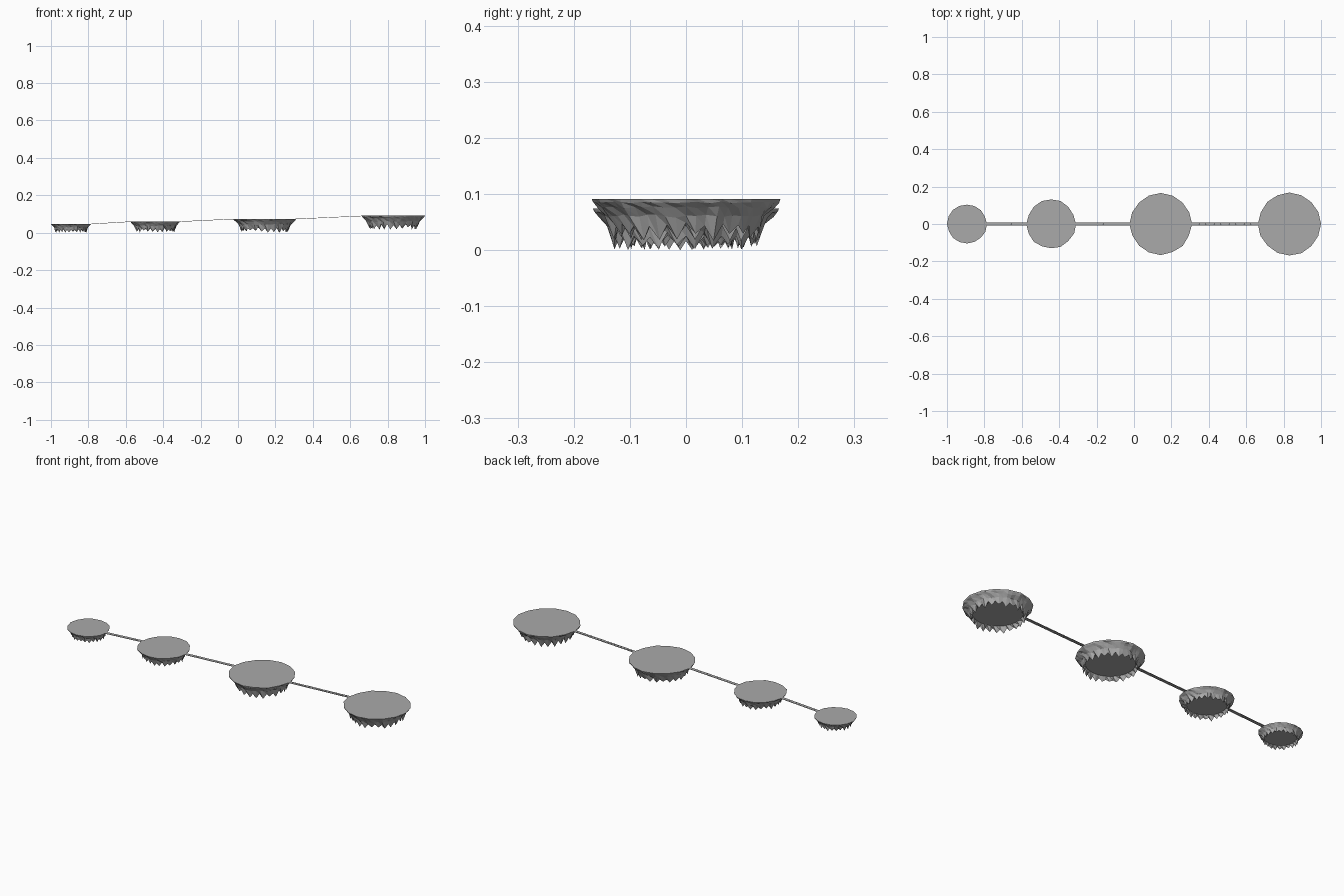
import bpy, bmesh, math, random
from mathutils import Vector

if "Cube" in bpy.data.objects:
    bpy.data.objects.remove(bpy.data.objects["Cube"])

random.seed(4)
SEG = 48

stone = bpy.data.materials.new("grey stone")
stone.diffuse_color = (0.4, 0.4, 0.4, 1)
stone.use_nodes = True
stone.node_tree.nodes["Principled BSDF"].inputs["Base Color"].default_value = stone.diffuse_color


def finish(bm, name):
    bmesh.ops.recalc_face_normals(bm, faces=bm.faces)
    me = bpy.data.meshes.new(name)
    bm.to_mesh(me)
    bm.free()
    me.materials.append(stone)
    ob = bpy.data.objects.new(name, me)
    bpy.context.collection.objects.link(ob)
    return ob


def island(name, cx, R, top):
    """Flat-topped disc, ragged bowl below it, ring of hanging stone teeth, recessed floor."""
    bm = bmesh.new()
    rim = [random.uniform(0.965, 1.0) for _ in range(16)]
    rim[0] = rim[8] = 1.0

    def rim_point(i):
        # straight edges between 16 irregular corners
        k, f = divmod(i, 3)
        pts = []
        for c in (k % 16, (k + 1) % 16):
            a = 2 * math.pi * c / 16
            pts.append(Vector((math.cos(a), math.sin(a))) * rim[c])
        return pts[0].lerp(pts[1], f / 3)

    # radius share, drop share, radius jitter, drop jitter
    profile = [(1.0, 0.0, 0, 0), (0.985, 0.035, 0.006, 0.012), (0.925, 0.09, 0.02, 0.015),
               (0.85, 0.18, 0.025, 0.02)]
    rings = []
    for r, d, jr, jd in profile:
        rings.append([bm.verts.new((cx + R * p.x * q, R * p.y * q,
                                    top - R * (d + random.uniform(-jd, jd))))
                      for p in map(rim_point, range(SEG))
                      for q in [r + random.uniform(-jr, jr)]])

    # teeth edge: alternate tips and notches
    tips = []
    for i in range(SEG):
        a = 2 * math.pi * i / SEG
        if i % 2:
            r, d = random.uniform(0.72, 0.78), random.uniform(0.36, 0.445)
        else:
            r, d = random.uniform(0.75, 0.79), random.uniform(0.25, 0.31)
        tips.append(bm.verts.new((cx + R * r * math.cos(a), R * r * math.sin(a), top - R * d)))
    rings.append(tips)
    # inner wall up to the recessed floor
    rings.append([bm.verts.new((cx + R * 0.70 * math.cos(2 * math.pi * i / SEG),
                                R * 0.70 * math.sin(2 * math.pi * i / SEG),
                                top - R * 0.22)) for i in range(SEG)])
    for lo, hi in zip(rings, rings[1:]):
        for i in range(SEG):
            j = (i + 1) % SEG
            bm.faces.new((lo[i], lo[j], hi[j]))
            bm.faces.new((lo[i], hi[j], hi[i]))
    bm.faces.new(rings[0])
    bm.faces.new(rings[-1])
    return finish(bm, name)


def bridge(name, a, b, planks, gap):
    """Row of thin planks on a sloping line, carried by two side ropes."""
    bm = bmesh.new()
    step = (b - a) / planks

    def slab(p, q, y0, y1, t):
        vs = [bm.verts.new((e.x, y, e.z + dz)) for e in (p, q) for y in (y0, y1) for dz in (-t, 0)]
        for f in ((0, 1, 3, 2), (4, 6, 7, 5), (0, 4, 5, 1), (2, 3, 7, 6), (0, 2, 6, 4), (1, 5, 7, 3)):
            bm.faces.new([vs[k] for k in f])

    for i in range(planks):
        slab(a + step * (i + gap), a + step * (i + 1 - gap), -0.009, 0.009, 0.002)
    low = Vector((0, 0, -0.0005))
    for s in (-0.0065, 0.0065):
        slab(a + low, b + low, s - 0.001, s + 0.001, 0.002)
    return finish(bm, name)


# islands, small to large
spec = [(-0.893, 0.107, 0.050), (-0.443, 0.133, 0.063), (0.143, 0.168, 0.077), (0.831, 0.169, 0.0935)]
objs = [island(f"floating_island_{i + 1}", *s) for i, s in enumerate(spec)]

# bridges from rim to rim
for i, (n, gap) in enumerate(((10, 0.01), (14, 0.01), (18, 0.05))):
    (x0, r0, z0), (x1, r1, z1) = spec[i], spec[i + 1]
    objs.append(bridge(f"plank_bridge_{i + 1}", Vector((x0 + r0 * 0.97, 0, z0)),
                       Vector((x1 - r1 * 0.97, 0, z1)), n, gap))

# rest the lowest tooth on z = 0
low = min(v.co.z for o in objs for v in o.data.vertices)
for o in objs:
    for v in o.data.vertices:
        v.co.z -= low
